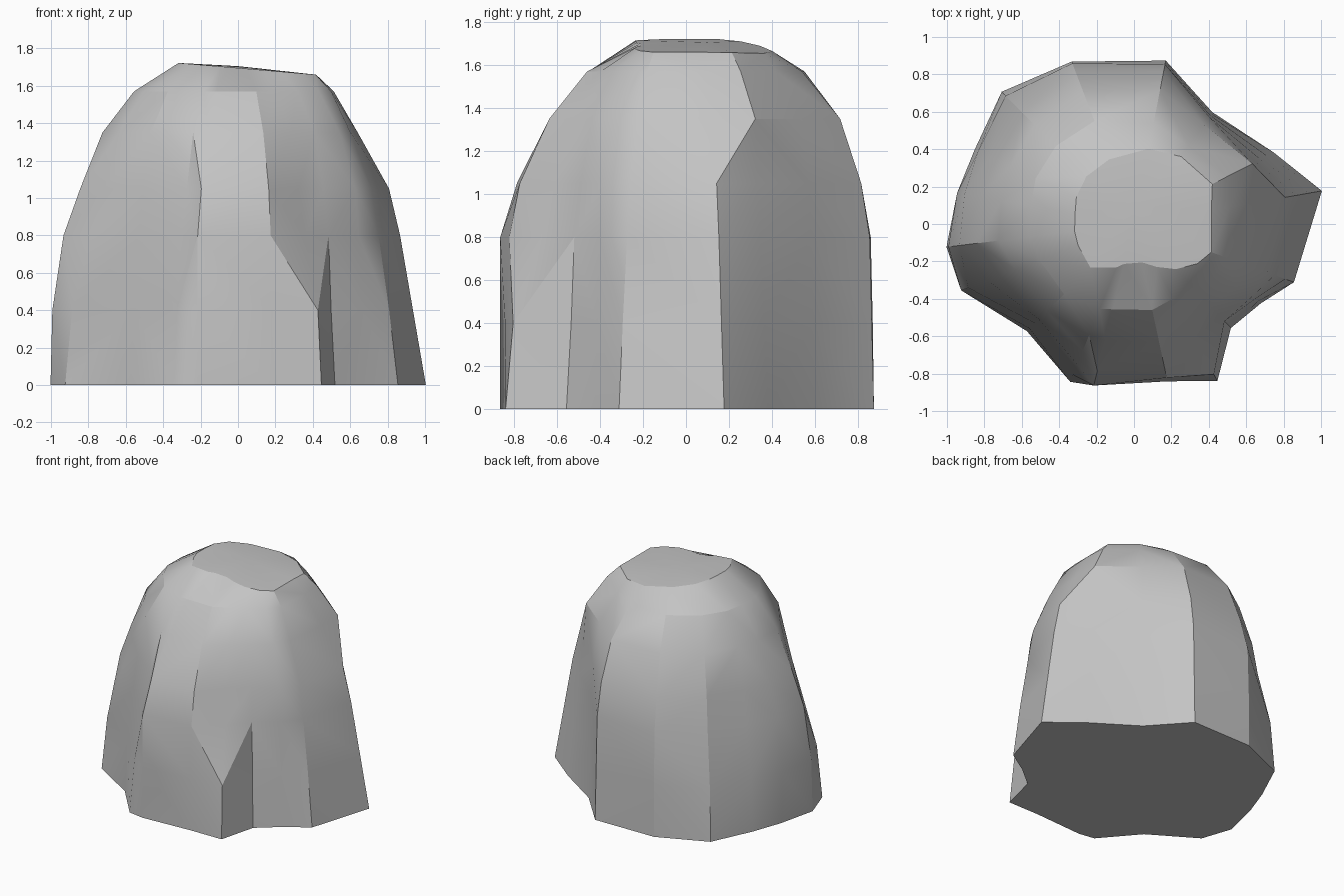
import bpy
import bmesh
from math import cos, sin, radians
from mathutils import Vector

# Remove only the default cube
default_cube = bpy.data.objects.get("Cube")
if default_cube:
    bpy.data.objects.remove(default_cube, do_unlink=True)


def make_material(name, colour):
    material = bpy.data.materials.new(name)
    material.use_nodes = True
    material.diffuse_color = colour
    shader = material.node_tree.nodes["Principled BSDF"]
    shader.inputs["Base Color"].default_value = colour
    shader.inputs["Roughness"].default_value = 0.9
    return material


# Heights at which every ridge of the boulder bends
LEVELS = (0, 0.4, 0.8, 1.05, 1.35, 1.57, 1.695)

# Ridges around the boulder: azimuth, then radius in hundredths per level
RIDGES = (
    # left flank
    (-173, 101, 100, 94, 85, 73, 56, 32),
    (-159, 99, 95, 84, 77, 68, 54, 32),
    (-135, 81, 79, 75, 72, 66, 53, 33),
    # front slab
    (-112, 91, 87, 81, 73, 64, 49, 25),
    (-104, 89, 89, 89, 81, 64, 47, 22),
    (-78, 86, 86, 84, 79, 65, 47, 21),
    (-62, 95, 91, 76, 69, 60, 45, 26),
    # recessed corner
    (-47, 76, 73, 71, 67, 60, 47, 33),
    (-32, 80, 78, 76, 74, 64, 51, 40),
    # outer buttress
    (-20, 91, 86, 80, 76, 64, 53, 44),
    (10, 102, 95, 88, 82, 65, 52, 42),
    (27, 84, 80, 76, 73, 71, 56, 47),
    # sheer rear corner and back
    (55, 73, 72, 71, 70, 65, 51, 44),
    (79, 89, 88, 87, 83, 73, 55, 41),
    (111, 93, 93, 92, 86, 76, 59, 37),
    (135, 100, 97, 88, 84, 75, 59, 36),
    (155, 94, 92, 85, 81, 73, 58, 34),
    (170, 95, 96, 92, 84, 72, 56, 32),
)


def ridge_point(azimuth, radius, height):
    """Place one ridge corner; the crown dips towards +x and the back."""
    angle = radians(azimuth)
    x = radius / 100 * cos(angle)
    y = radius / 100 * sin(angle)
    if height == LEVELS[-1]:
        height -= 0.085 * x + 0.12 * max(0, y - 0.2)
    return Vector((x, y, height))


def reach(first, second):
    """Distance from the vertical axis to the middle of a diagonal."""
    return (first.co + second.co).xy.length


def add_facets(bm, a, b, c, d):
    """Split a quad along its outer diagonal, as broken stone does."""
    if reach(a, c) > reach(b, d):
        triangles = ((a, b, c), (a, c, d))
    else:
        triangles = ((a, b, d), (b, c, d))
    for triangle in triangles:
        bm.faces.new(triangle)


def build_boulder():
    bm = bmesh.new()
    columns = []
    for azimuth, *radii in RIDGES:
        points = [ridge_point(azimuth, r, h) for r, h in zip(radii, LEVELS)]
        columns.append([bm.verts.new(p) for p in points])

    # Side facets between neighbouring ridges
    for index, column in enumerate(columns):
        following = columns[(index + 1) % len(columns)]
        for low in range(len(LEVELS) - 1):
            high = low + 1
            add_facets(bm, column[low], following[low],
                       following[high], column[high])

    # Flat underside, and a crown fanned from a low central point
    bm.faces.new([column[0] for column in reversed(columns)])
    peak = bm.verts.new((0, 0.1, LEVELS[-1] + 0.01))
    for index, column in enumerate(columns):
        following = columns[(index + 1) % len(columns)]
        bm.faces.new((column[-1], following[-1], peak))

    bmesh.ops.recalc_face_normals(bm, faces=bm.faces)
    mesh = bpy.data.meshes.new("boulder")
    bm.to_mesh(mesh)
    bm.free()
    boulder = bpy.data.objects.new("boulder", mesh)
    bpy.context.collection.objects.link(boulder)
    return boulder


boulder = build_boulder()
stone = make_material("stone_grey", (0.55, 0.55, 0.55, 1))
boulder.data.materials.append(stone)

# Soften shallow facets while keeping the hard breaks
bpy.ops.object.select_all(action='DESELECT')
boulder.select_set(True)
bpy.context.view_layer.objects.active = boulder
bpy.ops.object.shade_smooth_by_angle(angle=radians(20))
